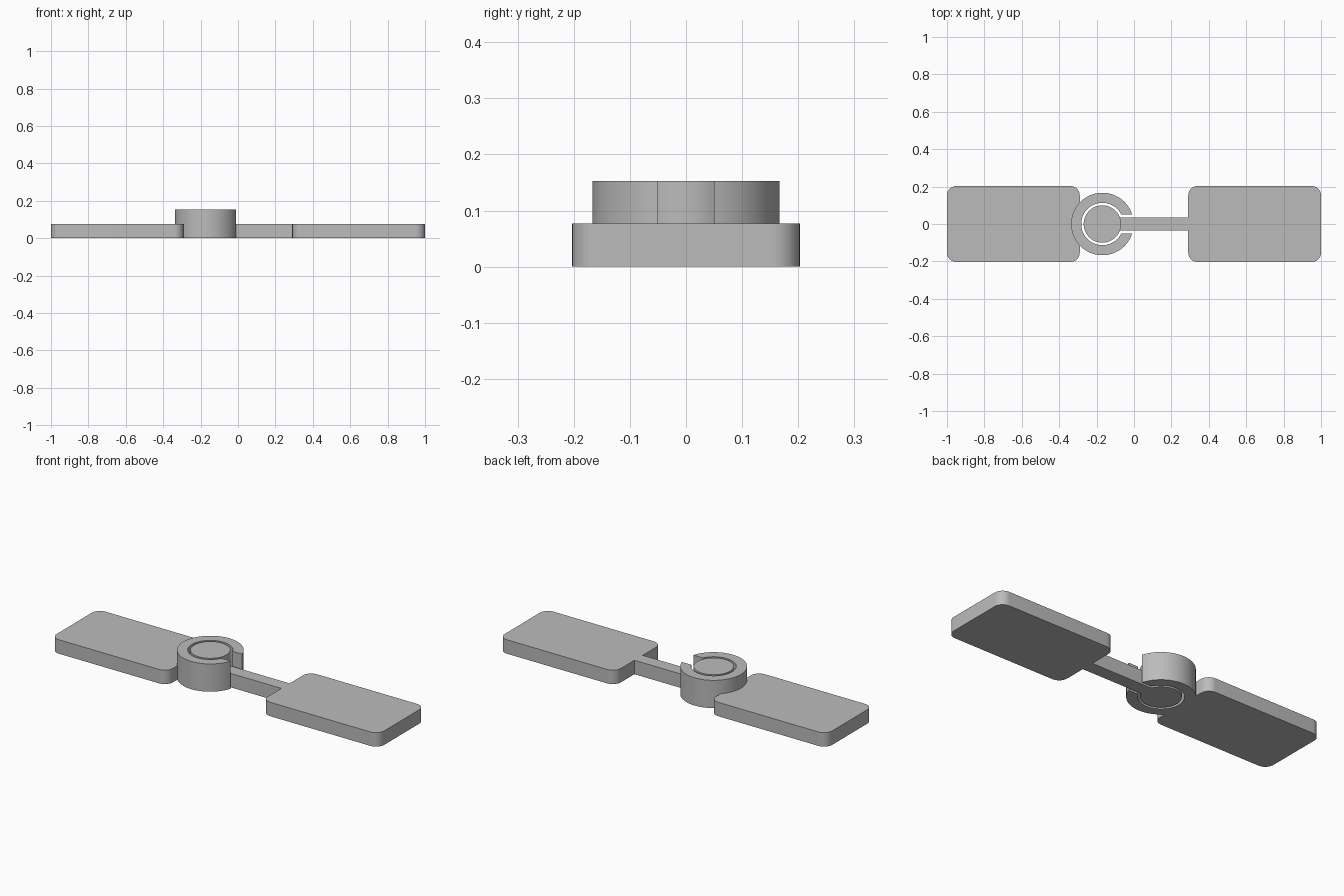
import bpy, bmesh
from math import pi, cos, sin, asin

if "Cube" in bpy.data.objects:
    bpy.data.objects.remove(bpy.data.objects["Cube"])

PLATE_H, HUB_H = 0.077, 0.153
HUB_X = -0.169
HUB_R, BORE_R, PIN_R = 0.167, 0.113, 0.1
SLOT, ARM = 0.05, 0.036
PLATE_IN, PLATE_Y, CORNER = 0.29, 0.203, 0.05

grey = bpy.data.materials.new("plain grey")
grey.use_nodes = True
colour = (0.5, 0.5, 0.5, 1)
grey.diffuse_color = colour
grey.node_tree.nodes["Principled BSDF"].inputs["Base Color"].default_value = colour


def arc(cx, cy, r, a0, a1, n):
    return [(cx + r * cos(a0 + (a1 - a0) * i / n),
             cy + r * sin(a0 + (a1 - a0) * i / n)) for i in range(n + 1)]


def rounded_rect(x0, x1, half_y, r):
    corners = [(x1 - r, half_y - r), (x0 + r, half_y - r),
               (x0 + r, r - half_y), (x1 - r, r - half_y)]
    pts = []
    for i, (cx, cy) in enumerate(corners):
        pts += arc(cx, cy, r, i * pi / 2, (i + 1) * pi / 2, 10)
    return pts


def extrude(name, outline, height):
    bm = bmesh.new()
    face = bm.faces.new([bm.verts.new((x, y, 0)) for x, y in outline])
    top = bmesh.ops.extrude_face_region(bm, geom=[face])
    bmesh.ops.translate(bm, vec=(0, 0, height),
                        verts=[v for v in top["geom"] if isinstance(v, bmesh.types.BMVert)])
    bmesh.ops.recalc_face_normals(bm, faces=bm.faces)
    mesh = bpy.data.meshes.new(name)
    bm.to_mesh(mesh)
    bm.free()
    mesh.materials.append(grey)
    obj = bpy.data.objects.new(name, mesh)
    bpy.context.collection.objects.link(obj)
    return obj


def select(obj):
    bpy.ops.object.select_all(action='DESELECT')
    obj.select_set(True)
    bpy.context.view_layer.objects.active = obj


def fuse(base, *others):
    select(base)
    for other in others:
        mod = base.modifiers.new("union", 'BOOLEAN')
        mod.operation, mod.solver, mod.object = 'UNION', 'EXACT', other
        bpy.ops.object.modifier_apply(modifier=mod.name)
        bpy.data.objects.remove(other)
    bpy.ops.object.shade_smooth_by_angle(angle=pi / 6)


# Right half: plate carrying the open socket ring
a_out, a_in = asin(SLOT / HUB_R), asin(SLOT / BORE_R)
c_outline = (arc(HUB_X, 0, HUB_R, a_out, 2 * pi - a_out, 72)
             + arc(HUB_X, 0, BORE_R, 2 * pi - a_in, a_in, 60))
socket = extrude("socket_plate", rounded_rect(-1, -PLATE_IN, PLATE_Y, CORNER), PLATE_H)
fuse(socket, extrude("socket_ring", c_outline, HUB_H))

# Left half: plate, arm through the slot, and round pin inside the ring
pin = extrude("pin_plate", rounded_rect(PLATE_IN, 1, PLATE_Y, CORNER), PLATE_H)
arm_outline = [(HUB_X, -ARM), (PLATE_IN + CORNER, -ARM),
               (PLATE_IN + CORNER, ARM), (HUB_X, ARM)]
fuse(pin, extrude("arm", arm_outline, PLATE_H),
     extrude("pin", arc(HUB_X, 0, PIN_R, 0, 2 * pi, 72)[:-1], HUB_H))
